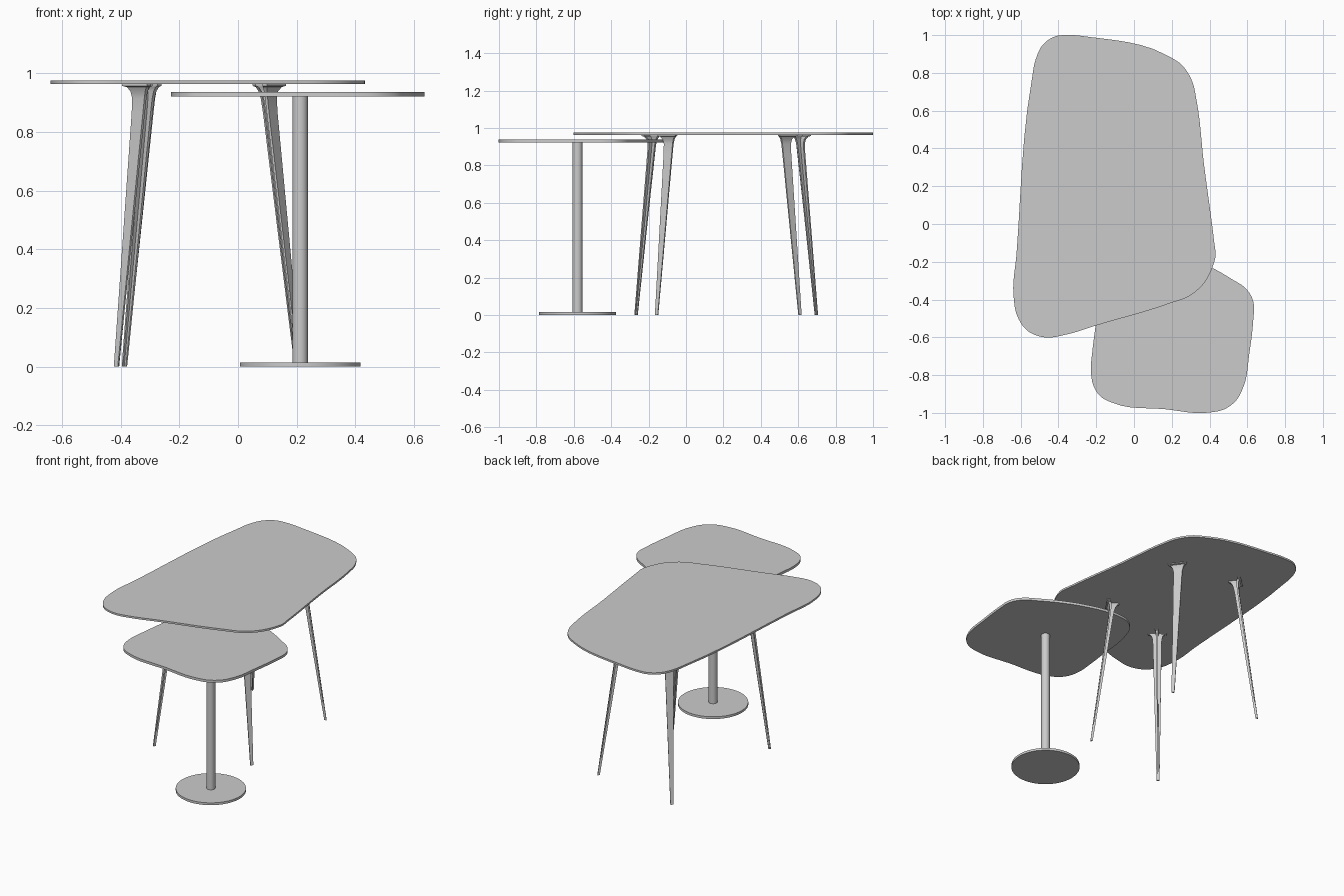
import bpy
import bmesh
import math
from mathutils import Vector
from mathutils.geometry import interpolate_bezier

cube = bpy.data.objects.get("Cube")
if cube:
    bpy.data.objects.remove(cube, do_unlink=True)

grey = bpy.data.materials.new("light_grey")
grey.use_nodes = True
colour = (0.6, 0.6, 0.6, 1)
grey.diffuse_color = colour
grey.node_tree.nodes["Principled BSDF"].inputs["Base Color"].default_value = colour


def finish(name, bm):
    """Turn a bmesh into a shaded, coloured object."""
    bmesh.ops.recalc_face_normals(bm, faces=bm.faces)
    mesh = bpy.data.meshes.new(name)
    bm.to_mesh(mesh)
    bm.free()
    mesh.materials.append(grey)
    obj = bpy.data.objects.new(name, mesh)
    bpy.context.collection.objects.link(obj)
    bpy.ops.object.select_all(action="DESELECT")
    obj.select_set(True)
    bpy.context.view_layer.objects.active = obj
    bpy.ops.object.shade_smooth_by_angle(angle=math.radians(30))
    return obj


def smooth_loop(points, steps=6):
    """Closed smooth curve through the given points."""
    pts = [Vector((x, y, 0)) for x, y in points]
    n = len(pts)
    tangents = []
    for i in range(n):
        a, b = pts[i] - pts[i - 1], pts[(i + 1) % n] - pts[i]
        tangents.append((a / a.length_squared + b / b.length_squared).normalized())
    loop = []
    for i in range(n):
        j = (i + 1) % n
        reach = (pts[j] - pts[i]).length / 3
        loop += interpolate_bezier(pts[i], pts[i] + tangents[i] * reach,
                                   pts[j] - tangents[j] * reach, pts[j], steps + 1)[:-1]
    return loop


def slab(name, points, bottom, top):
    """Flat table top with a freeform outline."""
    bm = bmesh.new()
    face = bm.faces.new([bm.verts.new((p.x, p.y, bottom)) for p in smooth_loop(points)])
    made = bmesh.ops.extrude_face_region(bm, geom=[face])["geom"]
    bmesh.ops.translate(bm, vec=(0, 0, top - bottom),
                        verts=[v for v in made if isinstance(v, bmesh.types.BMVert)])
    return finish(name, bm)


def cylinder(name, radius, centre, bottom, top):
    bm = bmesh.new()
    bmesh.ops.create_cone(bm, cap_ends=True, segments=64, radius1=radius,
                          radius2=radius, depth=top - bottom)
    bmesh.ops.translate(bm, vec=(*centre, (top + bottom) / 2), verts=bm.verts)
    return finish(name, bm)


def leg(name, head, foot, height):
    """Splayed T-section leg: flat outer blade, inner rib, flared head."""
    head, foot = Vector((*head, height)), Vector((*foot, 0))
    out = Vector((foot.x - head.x, foot.y - head.y, 0)).normalized()
    side = Vector((-out.y, out.x, 0))
    # height fraction, blade width, full depth, thickness
    stations = [(0, 0.018, 0.014, 0.006), (0.9, 0.052, 0.028, 0.01),
                (0.95, 0.056, 0.032, 0.011), (0.975, 0.068, 0.042, 0.013),
                (0.99, 0.09, 0.06, 0.016), (0.994, 0.115, 0.08, 0.02),
                (1, 0.115, 0.08, 0.02)]
    bm = bmesh.new()
    rings = []
    for t, width, depth, thick in stations:
        w, r, face = width / 2, thick / 2, depth / 2
        section = [(-w, face), (w, face), (w, face - thick), (r, face - thick),
                   (r, -face), (-r, -face), (-r, face - thick), (-w, face - thick)]
        centre = foot.lerp(head, t)
        rings.append([bm.verts.new(centre + side * s + out * o) for s, o in section])
    for low, high in zip(rings, rings[1:]):
        for i in range(len(low)):
            j = (i + 1) % len(low)
            bm.faces.new((low[i], low[j], high[j], high[i]))
    bm.faces.new(rings[0])
    bm.faces.new(rings[-1])
    return finish(name, bm)


# Large table top
large_outline = [
    (-0.33, 1), (-0.235, 0.99), (0.16, 0.9), (0.255, 0.84), (0.31, 0.75),
    (0.33, 0.66), (0.37, 0.32), (0.425, -0.1), (0.432, -0.165), (0.415, -0.23),
    (0.373, -0.31), (0.295, -0.38), (0.19, -0.42), (-0.21, -0.54), (-0.35, -0.583),
    (-0.475, -0.6), (-0.563, -0.566), (-0.617, -0.49), (-0.638, -0.375),
    (-0.622, -0.16), (-0.542, 0.757), (-0.52, 0.873), (-0.484, 0.947), (-0.426, 0.99)]
slab("large_table_top", large_outline, 0.963, 0.975)

# Four splayed legs
leg("front_right_leg", (-0.325, -0.17), (-0.412, -0.265), 0.963)
leg("back_right_leg", (-0.295, 0.6), (-0.385, 0.695), 0.963)
leg("front_left_leg", (0.098, -0.083), (0.205, -0.155), 0.963)
leg("back_left_leg", (0.088, 0.525), (0.2, 0.607), 0.963)

# Small pedestal table
small_outline = [
    (0.635, -0.43), (0.62, -0.38), (0.59, -0.34), (0.515, -0.29), (0.42, -0.235),
    (0.26, -0.165), (0.1, -0.125), (0.02, -0.12), (-0.07, -0.14), (-0.13, -0.195),
    (-0.165, -0.28), (-0.205, -0.55), (-0.22, -0.67), (-0.228, -0.78),
    (-0.213, -0.86), (-0.175, -0.915), (-0.11, -0.948), (0.16, -0.98), (0.4, -0.998),
    (0.48, -0.98), (0.54, -0.935), (0.58, -0.86), (0.61, -0.69), (0.632, -0.5)]
slab("small_table_top", small_outline, 0.921, 0.937)
pedestal = (0.212, -0.58)
cylinder("pedestal_column", 0.026, pedestal, 0.015, 0.921)
cylinder("pedestal_base", 0.206, pedestal, 0, 0.015)
